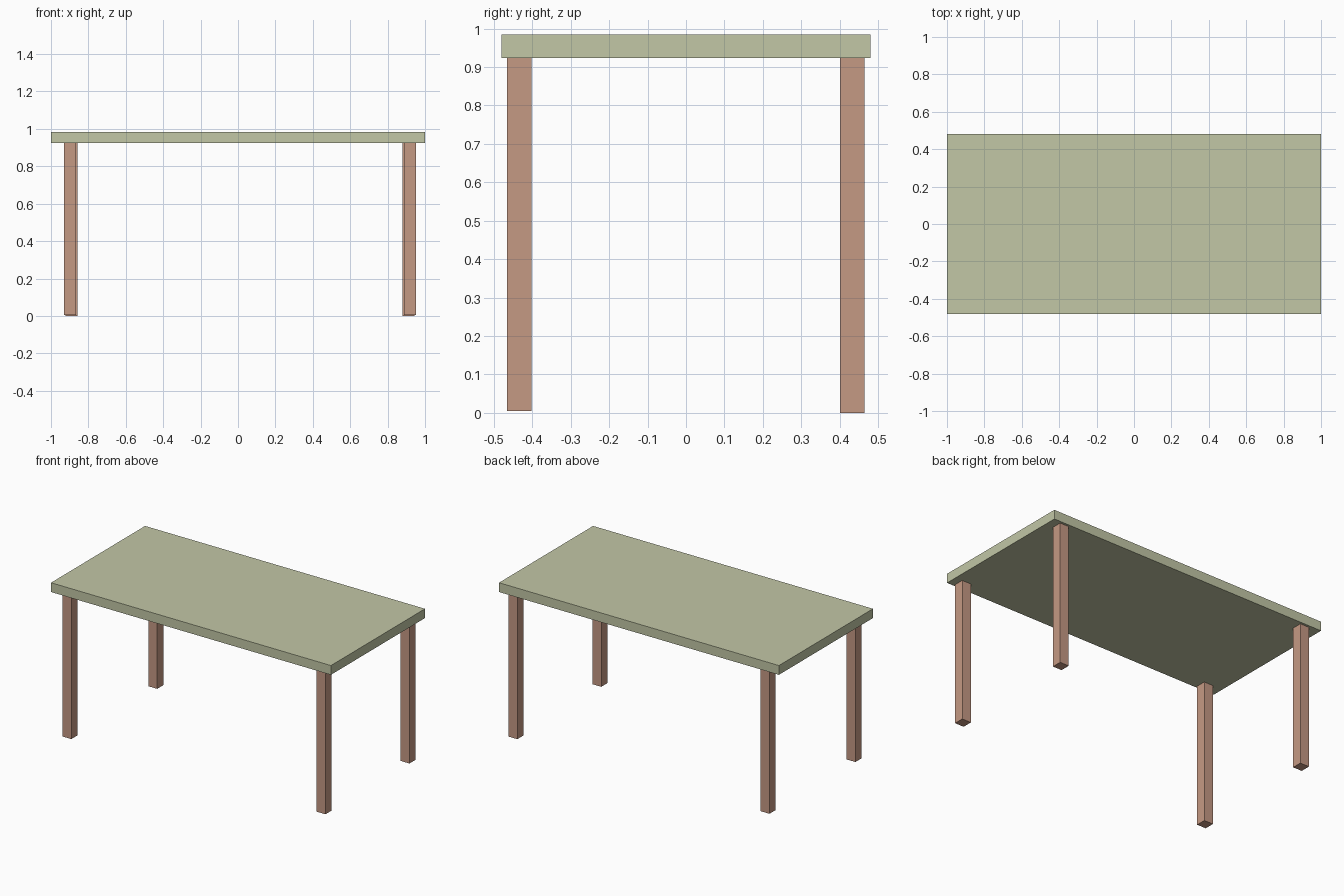
import bpy

if "Cube" in bpy.data.objects:
    bpy.data.objects.remove(bpy.data.objects["Cube"])


def material(name, color):
    mat = bpy.data.materials.new(name)
    mat.diffuse_color = color
    mat.use_nodes = True
    mat.node_tree.nodes["Principled BSDF"].inputs["Base Color"].default_value = mat.diffuse_color
    return mat


def box(name, lo, hi, mat):
    bpy.ops.mesh.primitive_cube_add(size=1, location=[(a + b) / 2 for a, b in zip(lo, hi)])
    obj = bpy.context.object
    obj.name = name
    obj.scale = [b - a for a, b in zip(lo, hi)]
    bpy.ops.object.transform_apply(location=False, rotation=False, scale=True)
    obj.data.materials.append(mat)
    return obj


top_mat = material("pale_green", (0.54, 0.57, 0.38, 1))
leg_mat = material("terracotta", (0.56, 0.32, 0.23, 1))

UNDERSIDE = 0.924
LEG = 0.064

# Table top
box("table_top", (-1, -0.48, UNDERSIDE), (1, 0.48, 0.984), top_mat)

# Legs: (name, left x, front y, foot z); the front pair is slightly shorter and offset
for name, x, y, z in (
    ("front_left_leg", -0.929, -0.466, 0.005),
    ("front_right_leg", 0.887, -0.466, 0.005),
    ("back_left_leg", -0.922, 0.401, 0.0),
    ("back_right_leg", 0.88, 0.401, 0.0),
):
    box(name, (x, y, z), (x + LEG, y + LEG, UNDERSIDE), leg_mat)
